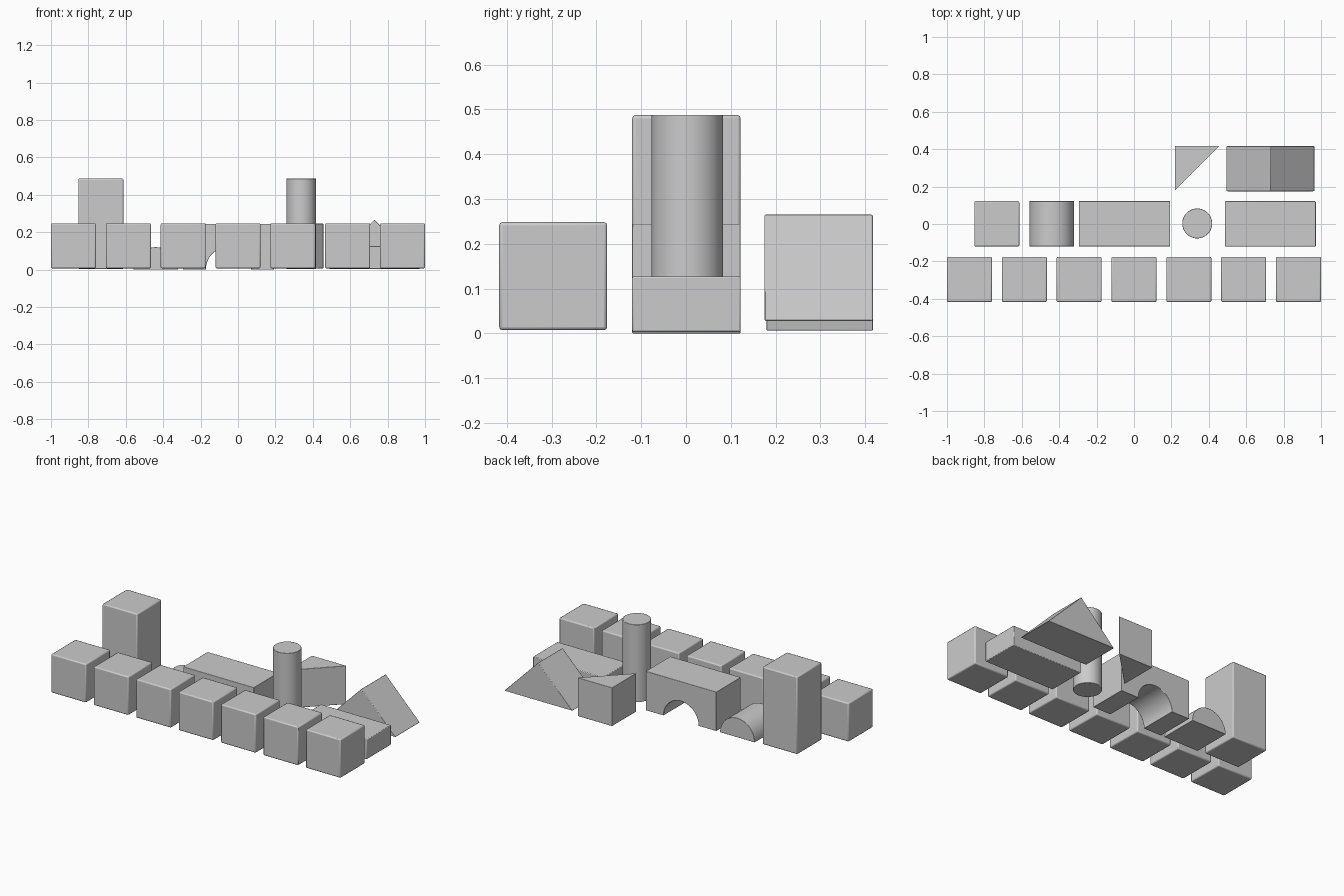
import bpy, bmesh, math
from mathutils import Vector

if "Cube" in bpy.data.objects:
    bpy.data.objects.remove(bpy.data.objects["Cube"])

MID = (-0.12, 0.122)     # depth range of the middle row
BACK = (0.175, 0.417)    # depth range of the back row


def prism(name, profile, lo, hi, axis='Y', bevel=0.007, limit=35):
    """Extrude a closed 2D profile along Y (profile in x,z) or Z (profile in x,y)."""
    bm = bmesh.new()
    if axis == 'Y':
        pts, step = [(a, lo, b) for a, b in profile], Vector((0, hi - lo, 0))
    else:
        pts, step = [(a, b, lo) for a, b in profile], Vector((0, 0, hi - lo))
    face = bm.faces.new([bm.verts.new(p) for p in pts])
    ext = bmesh.ops.extrude_face_region(bm, geom=[face], use_keep_orig=True)
    moved = [g for g in ext['geom'] if isinstance(g, bmesh.types.BMVert)]
    bmesh.ops.translate(bm, verts=moved, vec=step)
    bmesh.ops.recalc_face_normals(bm, faces=bm.faces)
    mesh = bpy.data.meshes.new(name)
    bm.to_mesh(mesh)
    bm.free()
    obj = bpy.data.objects.new(name, mesh)
    bpy.context.collection.objects.link(obj)
    mod = obj.modifiers.new("soft_edges", 'BEVEL')
    mod.width = bevel
    mod.segments = 2
    mod.limit_method = 'ANGLE'
    mod.angle_limit = math.radians(limit)
    bpy.ops.object.select_all(action='DESELECT')
    obj.select_set(True)
    bpy.context.view_layer.objects.active = obj
    bpy.ops.object.shade_smooth_by_angle(angle=math.radians(30))
    return obj


def rect(x0, x1, z0, z1):
    return [(x0, z0), (x1, z0), (x1, z1), (x0, z1)]


def arc(cx, cz, r, a0, a1, n):
    return [(cx + r * math.cos(math.radians(a0 + (a1 - a0) * i / n)),
             cz + r * math.sin(math.radians(a0 + (a1 - a0) * i / n)))
            for i in range(n + 1)]


# front row of seven cubes
size = 0.241
for i in range(7):
    x = -1 + i * (2 - size) / 6
    prism(f"cube_block_{i + 1}", rect(x, x + size, 0.007, 0.248), -0.417, -0.176)

# middle row
prism("tall_block", rect(-0.854, -0.613, 0.003, 0.487), *MID)
prism("half_round_block", arc(-0.44, 0.0, 0.12, 0, 180, 32), *MID, bevel=0.002)
arch = [(-0.295, 0.0)] + arc(-0.051, 0.0, 0.121, 180, 0, 32)
arch += [(0.193, 0.0), (0.193, 0.244), (-0.295, 0.244)]
prism("arch_block", arch, *MID, bevel=0.002)
prism("round_column", arc(0.338, 0.003, 0.08, 0, 354.375, 63), 0.003, 0.487,
      axis='Z', bevel=0.002)
prism("flat_block", rect(0.487, 0.972, 0.003, 0.127), *MID, bevel=0.004)

# back row
prism("corner_wedge", [(0.219, 0.417), (0.219, 0.179), (0.457, 0.417)],
      0.006, 0.246, axis='Z', bevel=0.002)
prism("roof_block", [(0.494, 0.028), (0.965, 0.028), (0.7295, 0.266)],
      *BACK, bevel=0.003)
